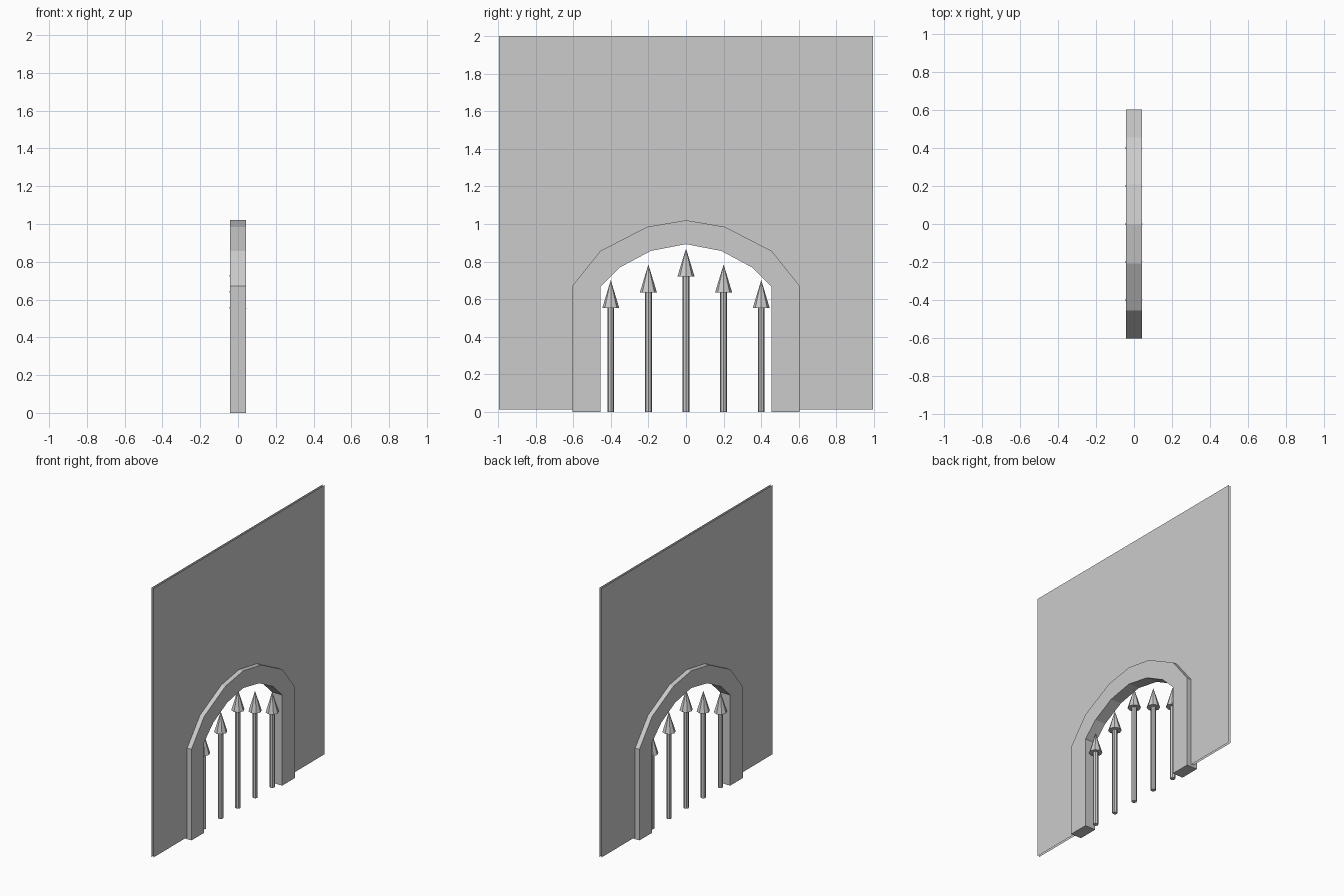
import bpy, bmesh, math
from mathutils import Matrix, Vector

if "Cube" in bpy.data.objects:
    bpy.data.objects.remove(bpy.data.objects["Cube"])


def finish(bm, name):
    mesh = bpy.data.meshes.new(name)
    bm.to_mesh(mesh)
    bm.free()
    ob = bpy.data.objects.new(name, mesh)
    bpy.context.collection.objects.link(ob)
    return ob


def mirrored(half):
    """Complete a left-half (y, z) path that ends on the centre line."""
    return half + [(-y, z) for y, z in reversed(half[:-1])]


outer = mirrored([(-0.603, 0), (-0.603, 0.672), (-0.455, 0.857), (-0.207, 0.985), (0, 1.02)])
inner = mirrored([(-0.454, 0), (-0.454, 0.668), (-0.35, 0.77), (-0.187, 0.857), (0, 0.893)])
DEPTH = 0.0425

# Stone arch: a rectangular section swept along the two profiles
bm = bmesh.new()
rings = []
for (yo, zo), (yi, zi) in zip(outer, inner):
    rings.append([bm.verts.new(p) for p in (
        (-DEPTH, yo, zo), (DEPTH, yo, zo), (DEPTH, yi, zi), (-DEPTH, yi, zi))])
for a, b in zip(rings, rings[1:]):
    for i in range(4):
        j = (i + 1) % 4
        bm.faces.new((a[i], a[j], b[j], b[i]))
bm.faces.new(rings[0])
bm.faces.new(rings[-1])
bmesh.ops.recalc_face_normals(bm, faces=bm.faces)
finish(bm, "arch_frame")

# Wall: two thin sheets, back to back, with the opening hidden inside the arch
W, BOTTOM, TOP = 0.995, 0.015, 2.0
opening = [((yo + yi) / 2, max((zo + zi) / 2, BOTTOM)) for (yo, zo), (yi, zi) in zip(outer, inner)]
outline = [(-W, BOTTOM)] + opening + [(W, BOTTOM), (W, TOP), (-W, TOP)]
for name, x in (("wall_right_sheet", 0.008), ("wall_left_sheet", -0.008)):
    bm = bmesh.new()
    face = bm.faces.new([bm.verts.new((x, y, z)) for y, z in outline])
    face.normal_update()
    if face.normal.x * x < 0:
        face.normal_flip()
    finish(bm, name)

# Gate bars: round shaft with a spear point
SPEAR_X = -0.001
for n, (y, base, tip) in enumerate(((-0.4, 0.553, 0.702), (-0.2, 0.637, 0.785), (0, 0.722, 0.87),
                                    (0.2, 0.637, 0.785), (0.4, 0.553, 0.702)), 1):
    for part, r1, r2, z0, z1 in (("shaft", 0.018, 0.018, 0, base), ("spear_point", 0.045, 0, base, tip)):
        bm = bmesh.new()
        bmesh.ops.create_cone(bm, cap_ends=True, segments=8, radius1=r1, radius2=r2, depth=z1 - z0,
                              matrix=Matrix.Translation(Vector((SPEAR_X, y, (z0 + z1) / 2))))
        bmesh.ops.remove_doubles(bm, verts=bm.verts, dist=1e-5)
        finish(bm, f"gate_{part}_{n}")
